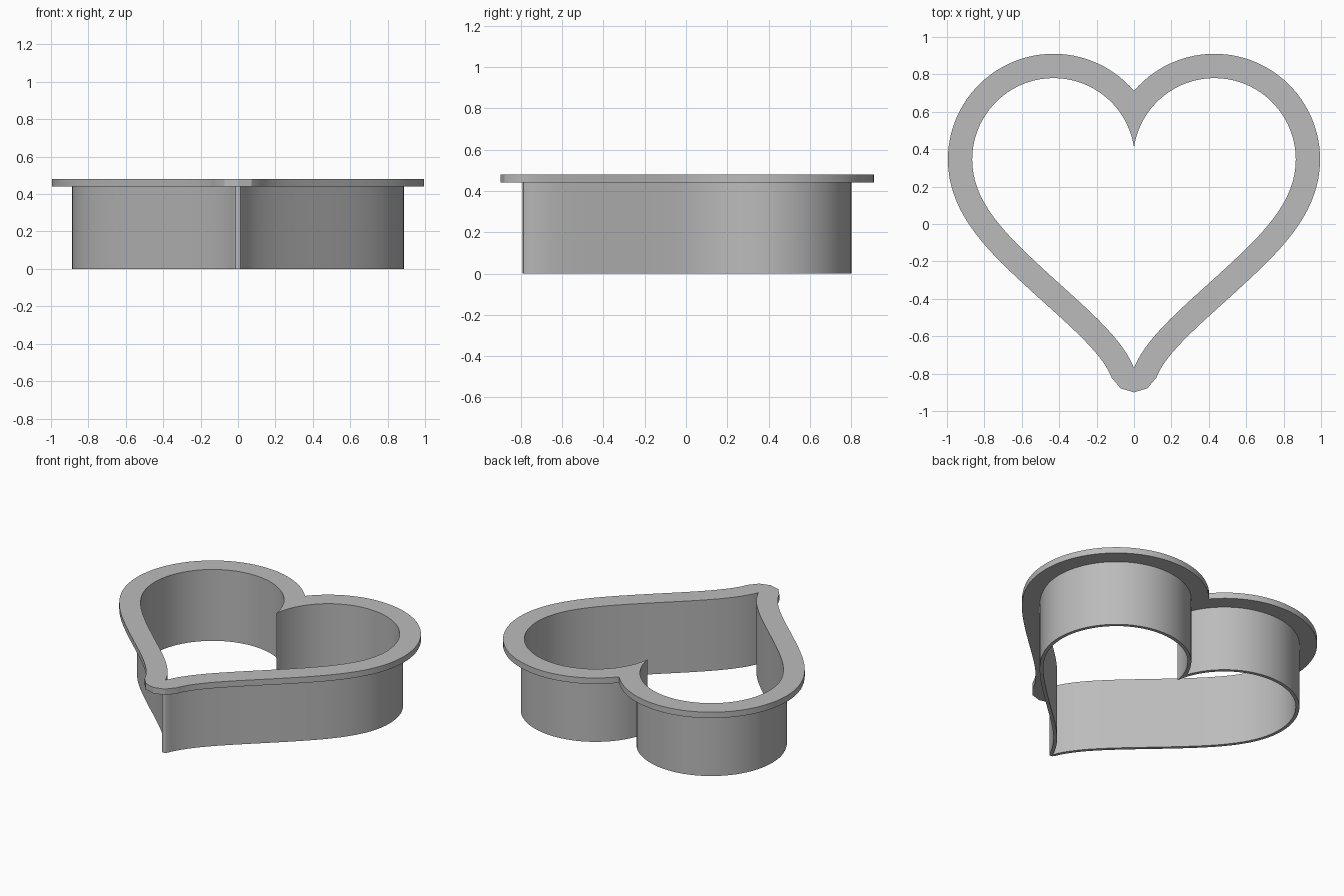
import bpy, bmesh
from math import pi, sin, cos, acos, atan2
from mathutils import Vector
from mathutils.geometry import interpolate_bezier

if "Cube" in bpy.data.objects:
    bpy.data.objects.remove(bpy.data.objects["Cube"])

LOBE = Vector((0.43, 0.345))   # centre of one round lobe
LOBE_R = 0.435                 # inner radius of the lobe
ARC, SIDE, TIP = 40, 20, 2     # steps in each stretch of the outline

grey = bpy.data.materials.new("Light grey")
grey.use_nodes = True
colour = (0.5, 0.5, 0.5, 1)
grey.diffuse_color = colour
grey.node_tree.nodes["Principled BSDF"].inputs["Base Color"].default_value = colour


def heart(offset):
    """Closed heart outline, grown outward by offset."""
    r = LOBE_R + offset
    start = pi - acos(LOBE.x / r)
    half = [LOBE + r * Vector((cos(a), sin(a)))
            for a in (start * (1 - i / ARC) for i in range(ARC + 1))]
    half[0].x = 0
    # Flank sweeping from the lobe down to the point
    knots = [Vector(p) for p in ((0.865, 0.345), (0.865, 0.1), (0.66, -0.08),
                                 (0.42, -0.3), (0.22, -0.48), (0.06, -0.62), (0, -0.77))]
    path = interpolate_bezier(*knots[:4], SIDE) + interpolate_bezier(*knots[3:], SIDE)[1:]
    for i in range(1, len(path)):
        t = (path[min(i + 1, len(path) - 1)] - path[i - 1]).normalized()
        half.append(path[i].to_2d() + offset * Vector((-t.y, t.x)).to_2d())
    # Blunt cap around the point
    tip = knots[-1]
    d = half[-1] - tip
    a0 = atan2(d.y, d.x) if offset else 0
    for i in range(1, TIP + 1):
        a = a0 + (-pi / 2 - a0) * i / TIP
        half.append(tip + offset * Vector((cos(a), sin(a))))
    half[-1].x = 0
    return half + [Vector((-p.x, p.y)) for p in half[-2:0:-1]]


def band(name, thickness, z0, z1):
    """Heart-shaped ring with a rectangular section."""
    bm = bmesh.new()
    section = ((0, z0), (thickness, z0), (thickness, z1), (0, z1))
    loops = [[bm.verts.new((p.x, p.y, z)) for p in heart(o)] for o, z in section]
    n = len(loops[0])
    for k in range(4):
        a, b = loops[k], loops[(k + 1) % 4]
        for i in range(n):
            j = (i + 1) % n
            bm.faces.new((a[i], a[j], b[j], b[i]))
    bmesh.ops.remove_doubles(bm, verts=bm.verts, dist=0.0002)
    bmesh.ops.recalc_face_normals(bm, faces=bm.faces)
    mesh = bpy.data.meshes.new(name)
    bm.to_mesh(mesh)
    bm.free()
    mesh.materials.append(grey)
    ob = bpy.data.objects.new(name, mesh)
    bpy.context.collection.objects.link(ob)
    bpy.ops.object.select_all(action="DESELECT")
    ob.select_set(True)
    bpy.context.view_layer.objects.active = ob
    bpy.ops.object.shade_smooth_by_angle(angle=pi / 9)


# Thin cutting wall and the wide grip rim on top
band("cutting_wall", 0.022, 0, 0.44)
band("top_rim", 0.13, 0.44, 0.48)
